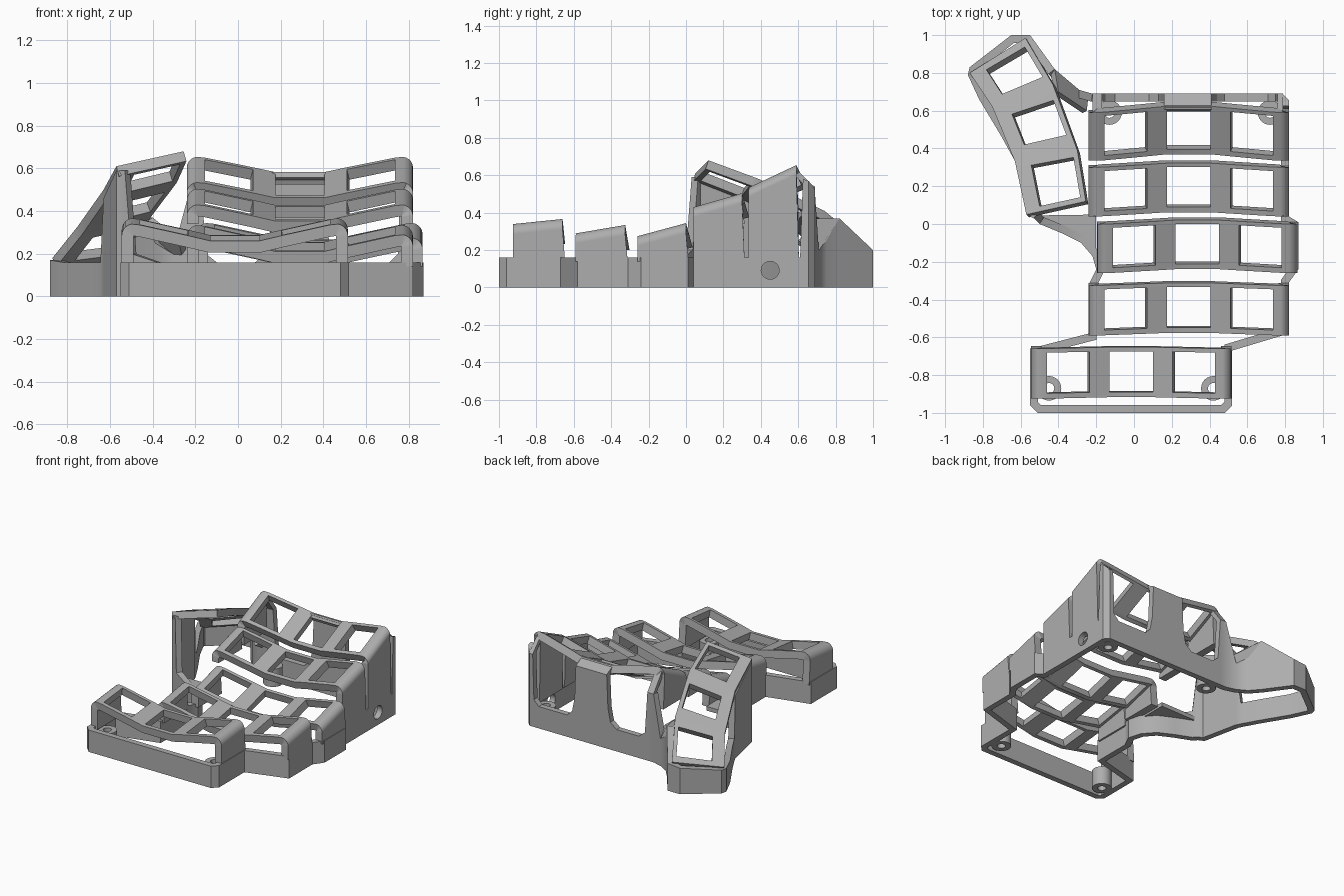
import bpy, bmesh, math
from mathutils import Vector

cube = bpy.data.objects.get("Cube")
if cube:
    bpy.data.objects.remove(cube)

grey = bpy.data.materials.new("plain grey")
grey.use_nodes = True
GREY = (0.42, 0.42, 0.42, 1)
grey.diffuse_color = GREY
grey.node_tree.nodes["Principled BSDF"].inputs["Base Color"].default_value = GREY


def make(name, bm):
    mesh = bpy.data.meshes.new(name)
    bm.to_mesh(mesh)
    bm.free()
    ob = bpy.data.objects.new(name, mesh)
    bpy.context.collection.objects.link(ob)
    mesh.materials.append(grey)
    return ob


def thicken(ob, thick):
    mod = ob.modifiers.new("thickness", 'SOLIDIFY')
    mod.thickness, mod.offset, mod.use_even_offset = thick, -1, True


def finish(ob):
    """Apply modifiers, then smooth only the gentle bends, keeping flats flat."""
    graph = bpy.context.evaluated_depsgraph_get()
    mesh = bpy.data.meshes.new_from_object(ob.evaluated_get(graph))
    ob.modifiers.clear()
    ob.data = mesh
    bpy.ops.object.select_all(action='DESELECT')
    ob.select_set(True)
    bpy.context.view_layer.objects.active = ob
    bpy.ops.object.shade_smooth_by_angle(angle=math.radians(28))
    mod = ob.modifiers.new("flat faces", 'WEIGHTED_NORMAL')
    mod.weight, mod.keep_sharp = 100, True


def grid(bm, rows, is_hole=lambda i, j: False):
    """Skin rows of points, leaving out the cells that are key openings."""
    vs = [[bm.verts.new(p) for p in row] for row in rows]
    for i in range(len(vs) - 1):
        for j in range(len(vs[0]) - 1):
            if not is_hole(i, j):
                bm.faces.new((vs[i][j], vs[i + 1][j], vs[i + 1][j + 1], vs[i][j + 1]))


# Key rows: a dished three-key plate whose ends round over into walls
HALF = [(.115, 0), (.22, .025), (.445, .075)]
for k in range(6):
    a = math.radians(80 - 16 * k)
    HALF.append((.475 + .055 * math.cos(a), .025 + .055 * math.sin(a)))
PROFILE = [(-x, w) for x, w in reversed(HALF)] + HALF
HOLE_EDGES = (-.445, -.115, .22)


def key_row(name, cx, front, back, left_floor=.14):
    (ya, za), (yb, zb) = front, back
    length, tilt = math.hypot(yb - ya, zb - za), math.atan2(zb - za, yb - ya)
    s, c = math.sin(tilt), math.cos(tilt)
    steps = (0, .028, length - .022, length)

    def point(x, w, u):
        w -= .08
        lean = w * s if abs(x) < .5 else 0
        return (cx + x, ya + u * c - lean, za + u * s + w * c)

    def foot(x, z):
        return [(cx + x, ya + u * (c + .05), z) for u in steps]

    rows = [[point(x, w, u) for u in steps] for x, w in PROFILE]
    rows = [foot(-.53, left_floor)] + rows + [foot(.53, .14)]
    bm = bmesh.new()
    grid(bm, rows, lambda i, j: j == 1 and 0 < i <= len(PROFILE)
         and PROFILE[i - 1][0] in HOLE_EDGES)
    ob = make(name, bm)
    thicken(ob, .055)
    finish(ob)


key_row("key_row_1", -.015, (-.925, .34), (-.66, .367))
key_row("key_row_2", .29, (-.59, .29), (-.325, .335))
key_row("key_row_3", .335, (-.26, .275), (0, .345))
key_row("key_row_4", .29, (.04, .43), (.30, .505), .34)
key_row("key_row_5", .29, (.335, .535), (.59, .655), .36)

# Thumb keys: a descending, turning ladder between two rails
LEFT = [Vector(p) for p in ((-.57, .05, .61), (-.63, .33, .5), (-.75, .62, .33), (-.87, .80, .18))]
RIGHT = [Vector(p) for p in ((-.255, .12, .68), (-.30, .39, .58), (-.43, .74, .41), (-.575, .985, .21))]
BREAKS = ((0, .1, .88), (0, .25, .78), (0, .2, .86))
rails = [(LEFT[k].lerp(LEFT[k + 1], t), RIGHT[k].lerp(RIGHT[k + 1], t))
         for k in range(3) for t in BREAKS[k]]
rails.append((LEFT[3], RIGHT[3]))
bm = bmesh.new()
grid(bm, [[a.lerp(b, u) for a, b in rails] for u in (0, .24, .92, 1)],
     lambda i, j: i == 1 and j % 3 == 1)
thumb = make("thumb_key_plate", bm)
thicken(thumb, .05)
finish(thumb)

# Base skirt: outline running anticlockwise, each point with its wall height
B = .16
OUTLINE = [
    (-.55, -.96, B), (-.51, -1, B), (.48, -1, B), (.52, -.96, B), (.52, -.67, B),
    (.82, -.58, B), (.82, -.31, B), (.87, -.24, B), (.87, .01, B), (.82, .04, B),
    (.82, .61, B), (.82, .625, .58), (.82, .655, .57), (.785, .69, .53), (.76, .69, .53),
    (.75, .69, .2), (.71, .69, B), (.48, .69, B), (.44, .69, .2), (.42, .69, .3),
    (.41, .69, .54), (.16, .69, .54), (.15, .69, .3), (.13, .69, .2), (.08, .69, B),
    (-.1, .69, B), (-.15, .69, .2), (-.17, .69, .5), (-.22, .69, .5), (-.29, .71, .2),
    (-.36, .75, .25), (-.42, .82, .37), (-.55, 1, .2), (-.65, 1, .19), (-.87, .83, .17),
    (-.88, .79, .17), (-.82, .66, B), (-.7, .46, B), (-.645, .36, B), (-.63, .33, .46),
    (-.57, .05, .59), (-.53, .03, .59), (-.5, 0, .2), (-.38, -.05, B), (-.28, -.1, B),
    (-.22, -.17, B), (-.2, -.24, B), (-.24, -.32, B), (-.24, -.58, B), (-.55, -.66, B)]
WALL = .042
rings = []
for i, (x, y, h) in enumerate(OUTLINE):
    here = Vector((x, y))
    before = (here - Vector(OUTLINE[i - 1][:2])).normalized()
    after = (Vector(OUTLINE[(i + 1) % len(OUTLINE)][:2]) - here).normalized()
    inward = Vector((-before.y - after.y, before.x + after.x)).normalized()
    miter = max(.6, inward.dot(Vector((-before.y, before.x))))
    inner = here + inward * WALL / miter
    rings.append([(x, y, 0), (x, y, h), (inner.x, inner.y, h), (inner.x, inner.y, 0), (x, y, 0)])
bm = bmesh.new()
grid(bm, rings + rings[:1])
bmesh.ops.remove_doubles(bm, verts=bm.verts, dist=.0001)
bmesh.ops.recalc_face_normals(bm, faces=bm.faces)
skirt = make("base_skirt", bm)


# Side ports cut through the right wall
def port(name, y, z, radius, stretch):
    bm = bmesh.new()
    bmesh.ops.create_cone(bm, cap_ends=True, segments=24, radius1=radius,
                          radius2=radius, depth=.2)
    for v in bm.verts:
        x, across, d = v.co
        v.co = (.82 + d, y + across + math.copysign(stretch, across), z + x)
    bmesh.ops.recalc_face_normals(bm, faces=bm.faces)
    cutter = make(name, bm)
    cutter.hide_render = True
    mod = skirt.modifiers.new(name, 'BOOLEAN')
    mod.operation, mod.object, mod.solver = 'DIFFERENCE', cutter, 'EXACT'
    return cutter


cutters = [port("oval_port_cutter", .16, .092, .028, .048),
           port("round_port_cutter", .45, .092, .048, 0)]
finish(skirt)
for cutter in cutters:
    bpy.data.objects.remove(cutter)


# Sloping panels that tie the rear posts to the last key row
def panel(name, points):
    bm = bmesh.new()
    bm.faces.new([bm.verts.new(p) for p in points])
    thicken(make(name, bm), .03)


for name, x0, x1, y0, z0, z1 in (("rear_centre_bridge", .16, .41, .61, .583, .54),
                                 ("rear_right_bridge", .76, .79, .585, .64, .53),
                                 ("rear_left_bridge", -.22, -.17, .585, .64, .5)):
    panel(name, [(x0, y0, z0), (x1, y0, z0), (x1, .69, z1), (x0, .69, z1)])

# Webs filling the corners between thumb cluster and key rows
panel("front_web", [(-.54, .045, B), (-.5, 0, B), (-.38, -.05, B), (-.28, -.1, B),
                    (-.22, -.17, B), (-.2, -.2, B), (-.2, .05, B)])
panel("rear_web", [(-.24, .69, .2), (-.29, .71, .2), (-.36, .75, .25), (-.42, .82, .37),
                   (-.4, .7, .37), (-.25, .6, .25)])

# Screw bosses in the corners
for k, (x, y) in enumerate(((-.45, -.87), (.42, -.87), (-.13, .59), (.72, .59))):
    bm = bmesh.new()
    tube = [[(x + r * math.cos(a * math.tau / 24), y + r * math.sin(a * math.tau / 24), z)
             for a in range(25)]
            for r, z in ((.065, 0), (.065, .13), (.028, .13), (.028, 0), (.065, 0))]
    grid(bm, tube)
    bmesh.ops.remove_doubles(bm, verts=bm.verts, dist=.0001)
    bmesh.ops.recalc_face_normals(bm, faces=bm.faces)
    finish(make("screw_boss_%d" % (k + 1), bm))
